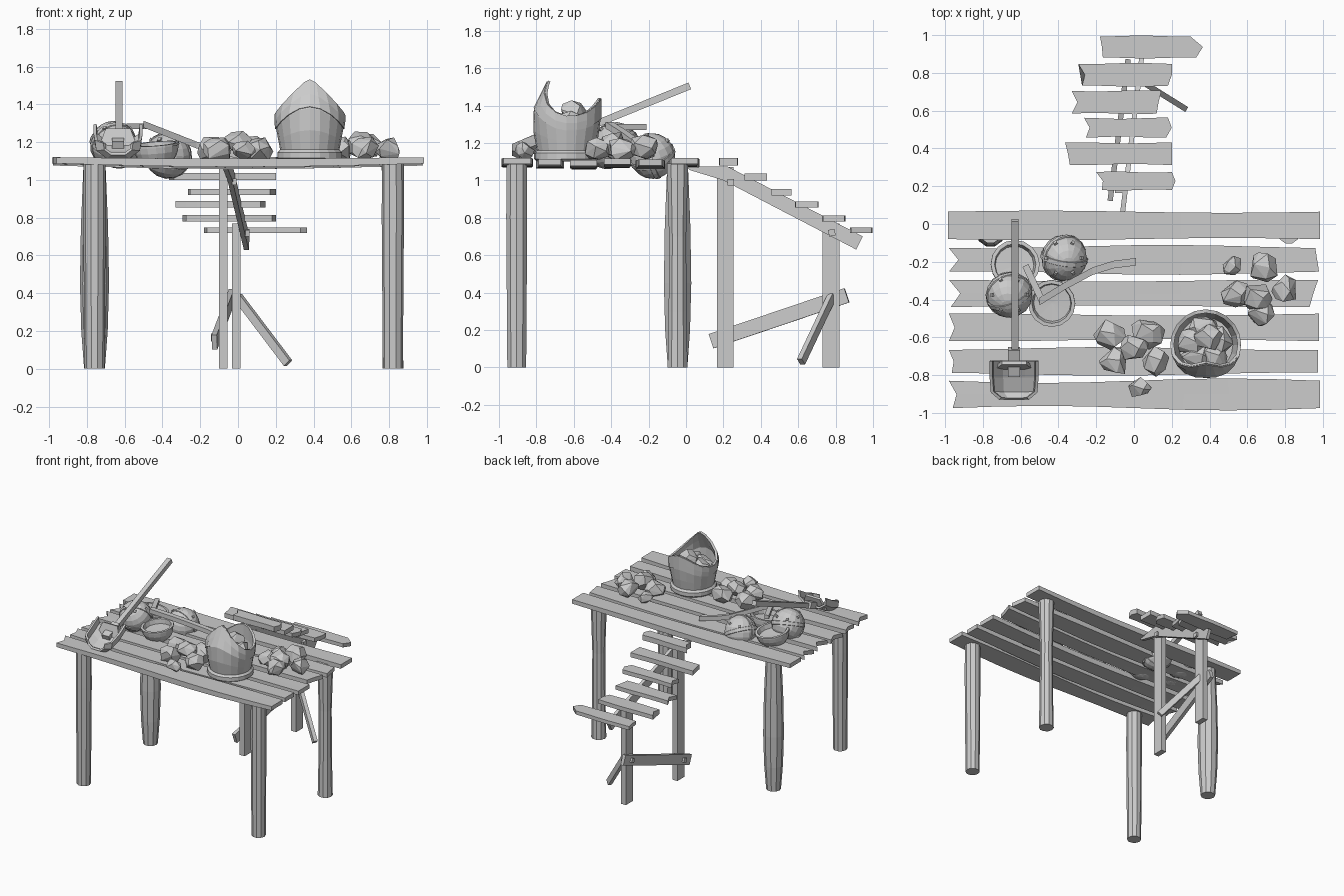
import bpy, bmesh, math, random
from mathutils import Vector

if "Cube" in bpy.data.objects:
    bpy.data.objects.remove(bpy.data.objects["Cube"])

random.seed(4)

def obj(name, verts, faces, loc=(0, 0, 0), rot=(0, 0, 0), thick=0):
    me = bpy.data.meshes.new(name)
    me.from_pydata(verts, [], faces)
    bm = bmesh.new()
    bm.from_mesh(me)
    bmesh.ops.recalc_face_normals(bm, faces=bm.faces)
    bm.to_mesh(me)
    bm.free()
    o = bpy.data.objects.new(name, me)
    o.location, o.rotation_euler = loc, rot
    bpy.context.collection.objects.link(o)
    if thick:
        m = o.modifiers.new("thickness", 'SOLIDIFY')
        m.thickness, m.offset = thick, 0
    return o

def grid_faces(rows, cols, wrap=False):
    return [(i*cols + j, i*cols + (j+1) % cols, (i+1)*cols + (j+1) % cols, (i+1)*cols + j)
            for i in range(rows-1) for j in range(cols if wrap else cols-1)]

def lathe(name, prof, loc, n=12, rot=(0, 0, 0)):
    v = [(r*math.cos(2*math.pi*k/n), r*math.sin(2*math.pi*k/n), z) for r, z in prof for k in range(n)]
    f = grid_faces(len(prof), n, True)
    f += [tuple(range(n)), tuple(range((len(prof)-1)*n, len(prof)*n))]
    return obj(name, v, f, loc, rot)

def loft(name, rings):
    n = len(rings[0])
    v = [p for r in rings for p in r]
    return obj(name, v, grid_faces(len(rings), n, True) +
               [tuple(range(n)), tuple(range(len(v)-n, len(v)))])

def plank(name, y0, y1, z0, z1, L, R, bow=0, edge=(0,), sag=0):
    """Board along x; L and R give the end x at the low, middle and high y edge."""
    n = 9
    rings = []
    for i in range(n):
        t = i/(n-1)
        w = bow*math.sin(math.pi*t*2 + edge[0])
        s = sag*math.sin(math.pi*t)
        xs = [a + (b-a)*t for a, b in zip(L, R)]
        ys = [y0 - w, (y0+y1)/2, y1 + w]
        rings.append([(x, y, z1 - s*.4) for x, y in zip(xs, ys)] +
                     [(x, y, z0 - s) for x, y in zip(xs[::-1], ys[::-1])])
    return loft(name, rings)

def beam(name, p, q, w, h):
    p, q = Vector(p), Vector(q)
    bpy.ops.mesh.primitive_cube_add(size=1, location=(p+q)/2)
    o = bpy.context.object
    o.name = name
    o.scale = (w, (q-p).length, h)
    o.rotation_euler = (q-p).to_track_quat('Y', 'Z').to_euler()
    return o

def box(name, c, s):
    bpy.ops.mesh.primitive_cube_add(size=1, location=c)
    o = bpy.context.object
    o.name, o.scale = name, s
    return o

def rock(name, x, y, z, r):
    bm = bmesh.new()
    for k in range(15):
        h = 1 - 2*(k+.5)/15
        a = k*2.4 + random.uniform(-.5, .5)
        s = math.sqrt(1-h*h)
        bm.verts.new(Vector((s*math.cos(a), s*math.sin(a), h*.85)) * r * random.uniform(.9, 1.15))
    res = bmesh.ops.convex_hull(bm, input=bm.verts)
    bmesh.ops.delete(bm, geom=[v for v in bm.verts if not v.link_faces], context='VERTS')
    me = bpy.data.meshes.new(name)
    bm.to_mesh(me)
    bm.free()
    o = bpy.data.objects.new(name, me)
    o.location = (x, y, z)
    bpy.context.collection.objects.link(o)

# Table top
top = [(-.975, -.83, (-.96, -.94, -.98), (.985, .985, .985), -.012, 0),
       (-.795, -.66, (-.965, -.955, -.98), (.975, .975, .975), -.008, 2),
       (-.615, -.48, (-.98, -.95, -.98), (.98, .98, .98), .006, 1),
       (-.435, -.30, (-.97, -.92, -.98), (.93, .95, .975), .005, 2),
       (-.26, -.12, (-.98, -.93, -.98), (.98, .97, .96), -.009, 1),
       (-.08, .065, (-.985, -.985, -.985), (.985, .985, .985), .006, 0)]
for i, (a, b, L, R, bow, ph) in enumerate(top):
    dz = (.005, .0, -.006, .002, -.003, .005)[i]
    plank(f"table_plank_{i+1}", a, b, 1.082+dz, 1.115+dz, L, R, bow, (ph,), .018)

# Table legs, one of them bulging
straight = [(.053, 0), (.056, .4), (.059, .8), (.058, 1.09)]
waisted = [(.056, 0), (.05, .3), (.048, .7), (.06, 1.09)]
bulged = [(.055, 0), (.07, .2), (.077, .45), (.072, .75), (.058, 1.09)]
for name, x, y, p in [("front_left_leg", -.76, -.905, straight), ("front_right_leg", .82, -.905, straight),
                      ("back_left_leg", -.76, -.045, bulged), ("back_right_leg", .82, -.045, waisted)]:
    lathe(name, p, (x, y, 0), 10)

# Stair treads with rough ends
treads = [(.18, .275, 1.078, 1.12, (-.17, -.165, -.20), (.20, .22, .20)),
          (.315, .43, 1.0, 1.037, (-.34, -.35, -.365), (.2, .2, .2)),
          (.46, .56, .92, .953, (-.255, -.235, -.265), (.17, .2, .18)),
          (.585, .705, .855, .887, (-.33, -.30, -.33), (.12, .13, .145)),
          (.73, .85, .78, .813, (-.275, -.26, -.295), (.18, .2, .2)),
          (.88, .995, .718, .748, (-.165, -.17, -.18), (.33, .365, .30))]
for i, (a, b, z0, z1, L, R) in enumerate(treads):
    plank(f"stair_tread_{i+1}", a, b, z0, z1, L, R, .003, (i,))

# Stair stringer, posts, braces and bolts
prof = [(0, 1.075), (.22, 1.075), (.945, .70), (.91, .63), (.2, 1.0), (.02, 1.055)]
sx = lambda y: -.055 + (y-.21)*.123
loft("stair_stringer", [[(sx(y)+d, y, z) for y, z in prof] for d in (0, .026)])
box("upper_stair_post", (-.078, .21, .535), (.045, .09, 1.07))
box("lower_stair_post", (-.008, .775, .385), (.045, .09, .77))
beam("stair_cross_brace", (-.125, .135, .14), (-.033, .86, .385), .028, .08)
beam("stair_side_brace", (.0, .78, .38), (.265, .615, .03), .03, .045)
for i, (x, y, z) in enumerate([(-.02, .24, .99), (.048, .78, .72), (-.13, .21, .165), (-.057, .78, .358)]):
    b = box(f"stair_bolt_{i+1}", (x, y, z), (.025, .035, .035))
    b.rotation_euler.x = .15*i

# Rocks on the table
piles = [(.52, -.22, 1.155, .055), (.69, -.23, 1.18, .085), (.54, -.375, 1.165, .075), (.655, -.39, 1.19, .085),
         (.80, -.35, 1.165, .075), (.68, -.475, 1.165, .075), (-.13, -.59, 1.165, .085), (.07, -.575, 1.165, .088),
         (0, -.655, 1.2, .072), (-.1, -.73, 1.165, .08), (.115, -.725, 1.16, .075), (.03, -.865, 1.155, .058)]
# Rocks inside the bucket
piles += [(.38 + .075*math.cos(a), -.64 + .075*math.sin(a), 1.30, .08) for a in (.4, 1.7, 2.9, 4.1, 5.3)]
piles += [(.39, -.60, 1.36, .075)]
for i, p in enumerate(piles):
    rock(f"rock_{i+1}", *p)

# Peaked bucket: tall front tip, shorter back tip, low sides
def bucket_shell(name, levels, grow, thick):
    n, v = 20, []
    for t in levels:
        for k in range(n):
            a = 2*math.pi*k/n
            c = math.cos(a)
            rim = 1.345 + (.185*c*c if c > 0 else .095*abs(c)**3)
            z = 1.15 + (rim-1.15)*t
            r = min(.148 + (z-1.15)*.19, .176)
            if c > 0:
                r -= .085*c*max(0, (z-1.36)/.17)
            r += grow
            v.append((r*math.sin(a), -r*c, z))
    obj(name, v, grid_faces(len(levels), n, True), (.38, -.64, 0), thick=thick)

bucket_shell("bucket_body", (0, .3, .6, .8, 1), 0, .014)
bucket_shell("bucket_peaked_band", (.62, .8, .99), .006, .012)
lathe("bucket_base", [(.155, 1.10), (.172, 1.115), (.172, 1.145), (.152, 1.165)], (.38, -.64, 0), 20)

# Round shells: two whole ones and two open halves
def half(r, cut=0, n=6):
    p = [(max(.004, r*math.sin(a)), -r*math.cos(a)) for a in [math.pi/2*k/n for k in range(n+1)]]
    return p + [(r*1.04, 0), (r*1.04, .012), (r*.88, .012), (r*.82, -.025), (.004, -.03)]

def ball(name, loc, r, rot):
    p = [(max(.003, r*math.sin(math.pi*k/10)), -r*math.cos(math.pi*k/10)) for k in range(11)]
    o = lathe(name, p, loc, 16, rot)
    for j in range(2):
        band = lathe(f"{name}_band_{j+1}", [(r, -.014), (r*1.035, -.012), (r*1.035, .012), (r, .014)], loc, 16,
                     (rot[0] + math.pi/2*j, rot[1] + .3, rot[2]))
    for k in range(6):
        d = Vector((math.cos(k*1.05), math.sin(k*1.05), .9)).normalized()
        s = box(f"{name}_stud_{k+1}", Vector(loc) + d*r, (.018, .018, .018))
        s.rotation_euler = d.to_track_quat('Z', 'Y').to_euler()

ball("round_shell_back", (-.37, -.18, 1.13), .122, (.3, .2, 0))
ball("round_shell_left", (-.66, -.375, 1.19), .122, (.5, -.3, .4))
lathe("open_shell_front", half(.12), (-.435, -.42, 1.18), 16, (.1, -.08, 0))
lathe("open_shell_back", half(.125), (-.63, -.215, 1.185), 16, (-.15, .1, 0))

# Shovel: scoop, socket and handle
st = [(-.925, 1.15, .6), (-.89, 1.14, .95), (-.81, 1.17, 1), (-.725, 1.22, 1)]
sec = [(-.122, .075), (-.115, .02), (-.06, -.02), (.06, -.02), (.115, .02), (.122, .075)]
obj("shovel_scoop", [(-.635 + x*w, y, z + dz*w) for y, z, w in st for x, dz in sec],
    grid_faces(4, 6), thick=.016)
obj("shovel_back_plate", [(-.735, -.76, 1.18), (-.535, -.76, 1.18), (-.57, -.735, 1.27), (-.70, -.735, 1.27)],
    [(0, 1, 2, 3)], thick=.02)
beam("shovel_socket", (-.635, -.80, 1.18), (-.635, -.66, 1.235), .065, .05)
beam("shovel_handle", (-.63, -.73, 1.2), (-.63, .02, 1.505), .038, .038)

# Bent stick with a short fork leaning on the shells
path = [(.01, -.20, 1.13), (-.11, -.215, 1.155), (-.22, -.25, 1.185), (-.36, -.325, 1.24), (-.5, -.41, 1.295)]
loft("bent_stick", [[(x, y-.02, z-.018), (x, y+.02, z-.018), (x, y+.02, z+.018), (x, y-.02, z+.018)]
                    for x, y, z in path])
beam("stick_fork", (-.575, -.22, 1.285), (-.485, -.41, 1.285), .035, .03)
